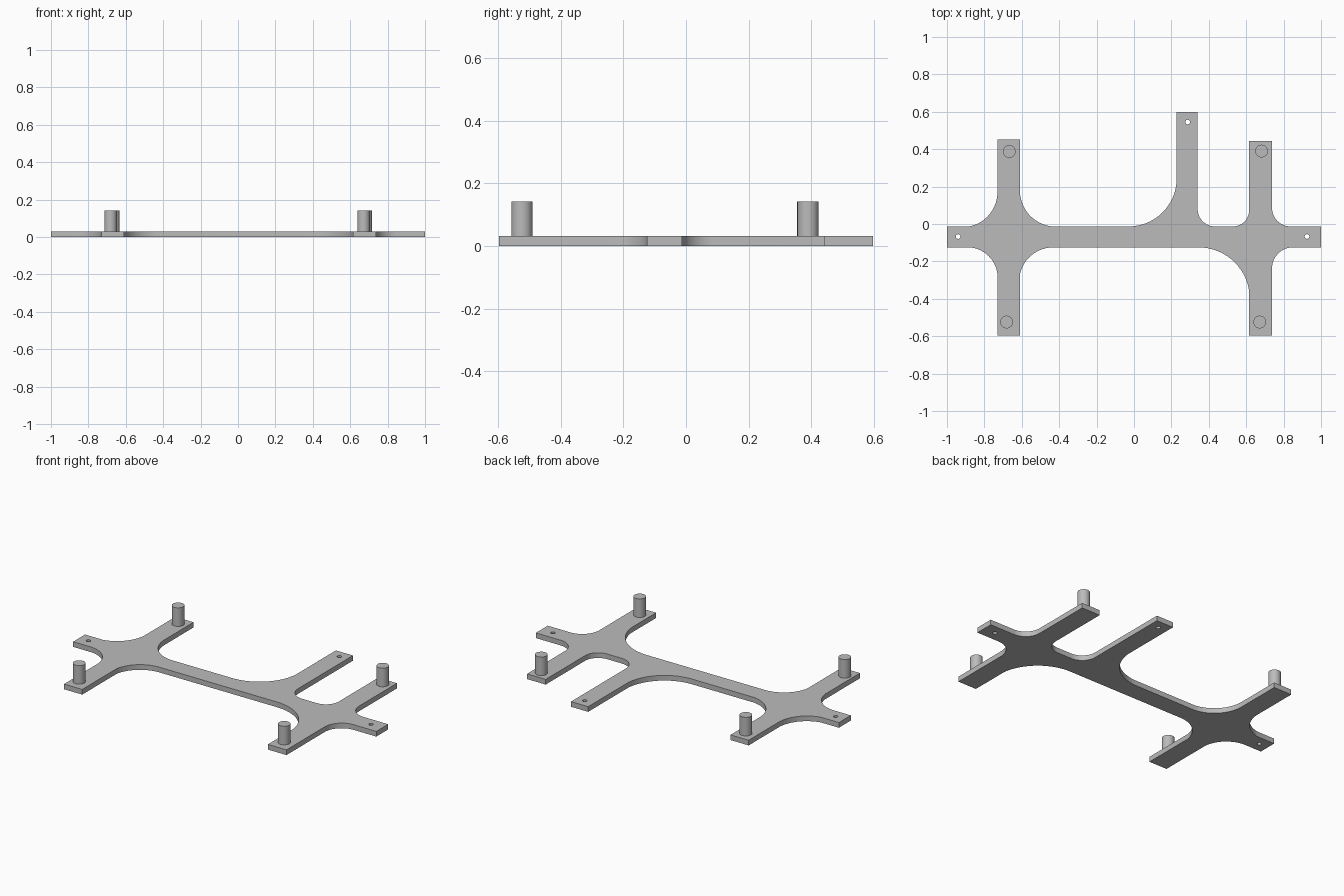
import bpy, bmesh, math
from mathutils import Vector

THICK, PEG_TOP = 0.031, 0.142
BACK, FRONT = -0.013, -0.125      # edges of the long spine

cube = bpy.data.objects.get("Cube")
if cube:
    bpy.data.objects.remove(cube, do_unlink=True)

grey = bpy.data.materials.new("plain_grey")
grey.use_nodes = True
colour = (0.5, 0.5, 0.5, 1)
grey.diffuse_color = colour
grey.node_tree.nodes["Principled BSDF"].inputs["Base Color"].default_value = colour


def finish(name, bm):
    bmesh.ops.recalc_face_normals(bm, faces=bm.faces)
    mesh = bpy.data.meshes.new(name)
    bm.to_mesh(mesh)
    bm.free()
    mesh.materials.append(grey)
    obj = bpy.data.objects.new(name, mesh)
    bpy.context.collection.objects.link(obj)
    bpy.ops.object.select_all(action='DESELECT')
    obj.select_set(True)
    bpy.context.view_layer.objects.active = obj
    bpy.ops.object.shade_smooth_by_angle(angle=math.radians(30))


def fillet(a, b, degrees, steps=16):
    """Arc from a to b, bulging to the left of travel (into the plate)."""
    a, b = Vector(a), Vector(b)
    turn = math.radians(degrees)
    chord = b - a
    left = Vector((-chord.y, chord.x)).normalized()
    radius = chord.length / (2 * math.sin(turn / 2))
    centre = (a + b) / 2 - left * radius * math.cos(turn / 2)
    spoke = a - centre
    points = []
    for i in range(steps + 1):
        t = -turn * i / steps
        c, s = math.cos(t), math.sin(t)
        points.append((centre.x + c * spoke.x - s * spoke.y,
                       centre.y + s * spoke.x + c * spoke.y))
    return points


def ring(x, y, r, n=20):
    return [(x + r * math.cos(math.tau * i / n), y + r * math.sin(math.tau * i / n))
            for i in range(n)]


# Plate outline, counter-clockwise from the left end of the spine
outline = [(-1, BACK), (-1, FRONT)]
outline += fillet((-0.88, FRONT), (-0.73, -0.27), 80)
outline += [(-0.73, -0.597), (-0.61, -0.597)]
outline += fillet((-0.61, -0.27), (-0.425, FRONT), 80)
outline += fillet((0.34, FRONT), (0.615, -0.355), 82)
outline += [(0.615, -0.597), (0.738, -0.597)]
outline += fillet((0.738, -0.235), (0.845, FRONT), 86)
outline += [(1, FRONT), (1, BACK)]
outline += fillet((0.835, BACK), (0.738, 0.085), 88)
outline += [(0.738, 0.444), (0.615, 0.444)]
outline += fillet((0.615, 0.07), (0.53, BACK), 88)
outline += fillet((0.43, BACK), (0.34, 0.08), 88)
outline += [(0.34, 0.598), (0.227, 0.598)]
outline += fillet((0.227, 0.22), (-0.03, BACK), 85)
outline += fillet((-0.44, BACK), (-0.61, 0.176), 82)
outline += [(-0.61, 0.452), (-0.73, 0.452)]
outline += fillet((-0.73, 0.176), (-0.88, BACK), 80)

# Plate with three screw holes
holes = [(-0.94, -0.067), (0.925, -0.067), (0.287, 0.545)]
bm = bmesh.new()
for loop in [outline] + [ring(x, y, 0.0125) for x, y in holes]:
    verts = [bm.verts.new((x, y, 0)) for x, y in loop]
    for i, v in enumerate(verts):
        bm.edges.new((verts[i - 1], v))
bmesh.ops.triangle_fill(bm, edges=bm.edges[:], use_beauty=True)
grown = bmesh.ops.extrude_face_region(bm, geom=bm.faces[:])["geom"]
bmesh.ops.translate(bm, vec=(0, 0, THICK),
                    verts=[g for g in grown if isinstance(g, bmesh.types.BMVert)])
finish("plate", bm)

# Standing pegs near the arm ends
pegs = {"back_right_peg": (-0.667, 0.388), "front_right_peg": (-0.681, -0.524),
        "back_left_peg": (0.682, 0.39), "front_left_peg": (0.672, -0.524)}
for name, (x, y) in pegs.items():
    bm = bmesh.new()
    base = THICK - 0.01
    bmesh.ops.create_cone(bm, cap_ends=True, segments=32, radius1=0.034, radius2=0.034,
                          depth=PEG_TOP - base)
    bmesh.ops.translate(bm, verts=bm.verts, vec=(x, y, (PEG_TOP + base) / 2))
    finish(name, bm)
